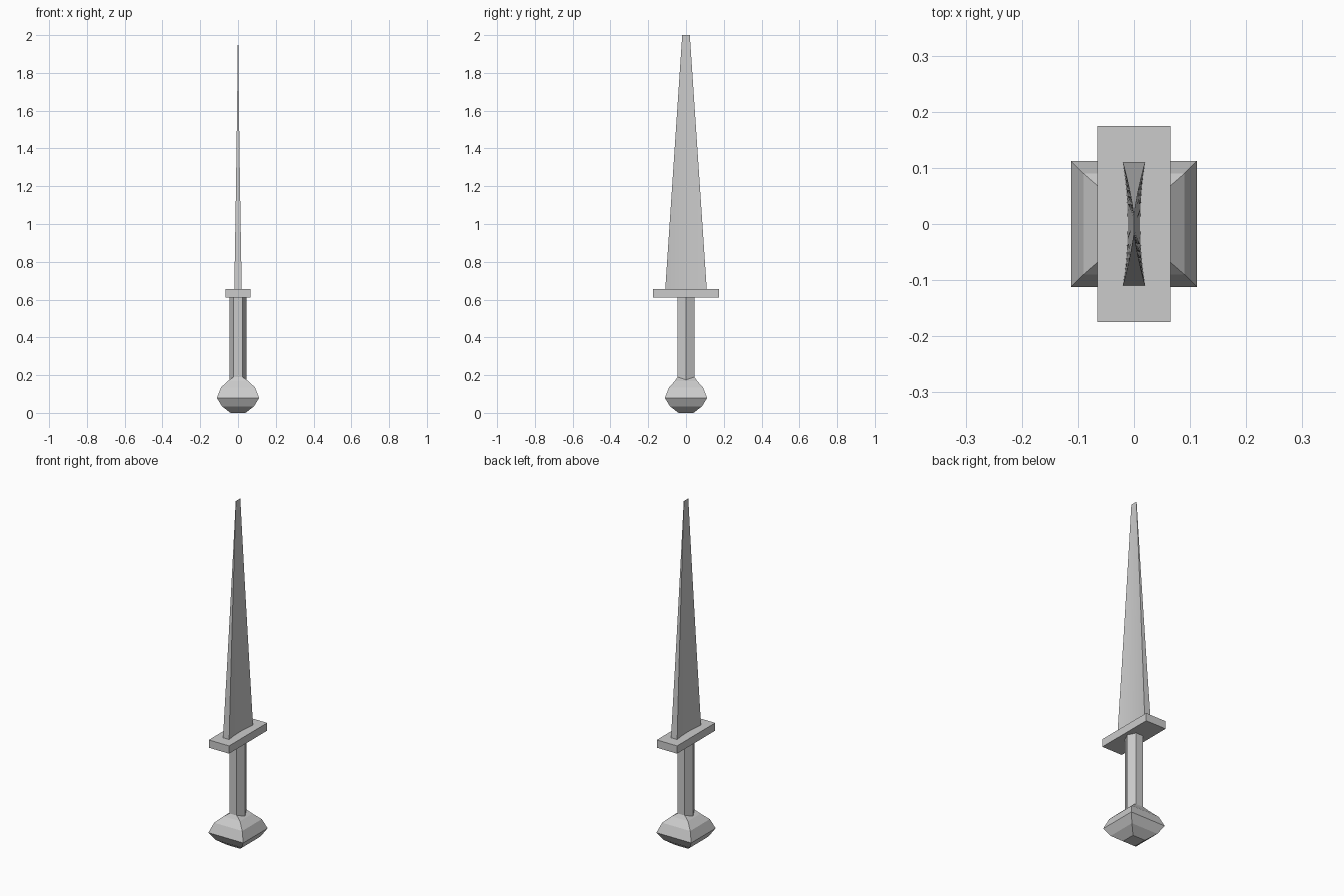
import bpy, bmesh, math

if "Cube" in bpy.data.objects:
    bpy.data.objects.remove(bpy.data.objects["Cube"])

steel = bpy.data.materials.new("light grey steel")
steel.diffuse_color = (0.6, 0.6, 0.6, 1)
steel.use_nodes = True
steel.node_tree.nodes["Principled BSDF"].inputs["Base Color"].default_value = steel.diffuse_color


def finish(name, bm):
    bmesh.ops.recalc_face_normals(bm, faces=bm.faces)
    mesh = bpy.data.meshes.new(name)
    bm.to_mesh(mesh)
    bm.free()
    mesh.materials.append(steel)
    obj = bpy.data.objects.new(name, mesh)
    bpy.context.collection.objects.link(obj)
    return obj


def loft(name, rings):
    """Skin a stack of equal-sized closed rings and cap both ends."""
    bm = bmesh.new()
    loops = [[bm.verts.new(p) for p in ring] for ring in rings]
    n = len(loops[0])
    for a, b in zip(loops, loops[1:]):
        for i in range(n):
            j = (i + 1) % n
            bm.faces.new((a[i], a[j], b[j], b[i]))
    bm.faces.new(loops[0])
    bm.faces.new(loops[-1])
    return finish(name, bm)


def rect(hx, hy, z):
    return [(-hx, -hy, z), (hx, -hy, z), (hx, hy, z), (-hx, hy, z)]


# pommel: faceted square knob narrowing to the grip
loft("pommel", [rect(0.04, 0.04, 0.0), rect(0.085, 0.085, 0.035),
                rect(0.112, 0.112, 0.08), rect(0.09, 0.09, 0.135),
                rect(0.053, 0.058, 0.17), rect(0.024, 0.045, 0.19)])

# grip: hexagonal bar
hexagon = [(0.046 * math.cos(i * math.pi / 3), 0.052 * math.sin(i * math.pi / 3))
           for i in range(6)]
loft("grip", [[(x, y, z) for x, y in hexagon] for z in (0.15, 0.615)])

# crossguard: plain slab
loft("crossguard", [rect(0.065, 0.175, z) for z in (0.61, 0.655)])

# blade: tapering, with both broad faces hollowed
STEPS, LEVELS = 12, 12
rings = []
for k in range(LEVELS + 1):
    t = k / LEVELS
    half_y = 0.11 - 0.09 * t
    core = 0.011 - 0.0105 * t
    side = []
    for i in range(STEPS + 1):
        y = half_y * (2 * i / STEPS - 1)
        side.append((core + 0.74 * y * y, y, 0.65 + 1.35 * t))
    rings.append(side + [(-x, y, z) for x, y, z in reversed(side)])
blade = loft("blade", rings)
bpy.context.view_layer.objects.active = blade
blade.select_set(True)
bpy.ops.object.shade_smooth_by_angle(angle=math.radians(30))
